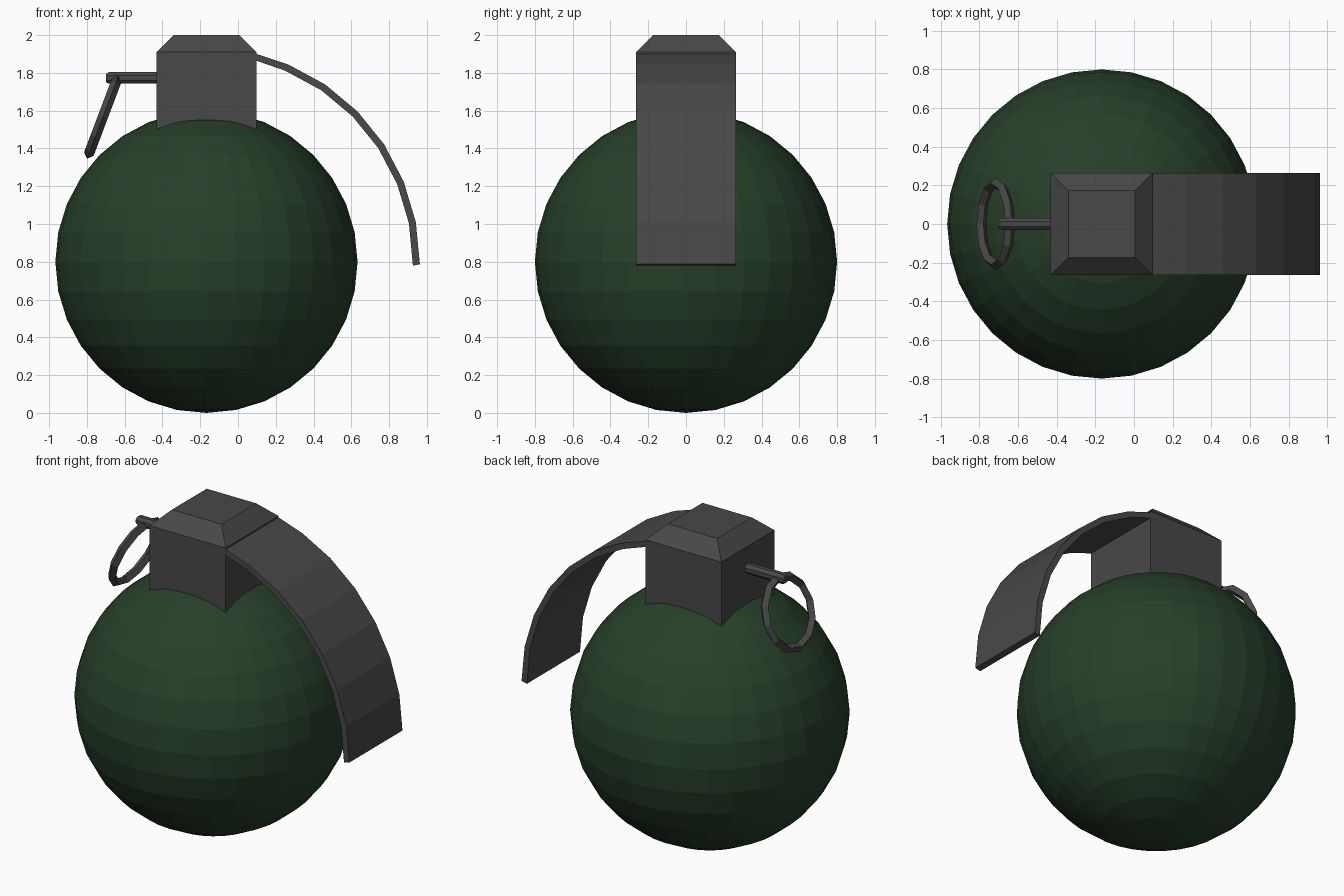
import bpy, bmesh, math

if "Cube" in bpy.data.objects:
    bpy.data.objects.remove(bpy.data.objects["Cube"])


def material(name, rgb):
    m = bpy.data.materials.new(name)
    m.diffuse_color = (*rgb, 1)
    m.use_nodes = True
    m.node_tree.nodes["Principled BSDF"].inputs["Base Color"].default_value = m.diffuse_color
    return m


green = material("dark green", (0.02, 0.05, 0.022))
grey = material("dark grey", (0.065, 0.065, 0.065))
CX = -0.167  # body axis


def make(name, bm, mat):
    bmesh.ops.recalc_face_normals(bm, faces=bm.faces)
    me = bpy.data.meshes.new(name)
    bm.to_mesh(me)
    bm.free()
    me.materials.append(mat)
    ob = bpy.data.objects.new(name, me)
    bpy.context.collection.objects.link(ob)
    return ob


def loft(name, rings, mat):
    """Skin a series of equal-length vertex loops and cap both ends."""
    bm = bmesh.new()
    loops = [[bm.verts.new(p) for p in r] for r in rings]
    n = len(loops[0])
    for a, b in zip(loops, loops[1:]):
        for i in range(n):
            j = (i + 1) % n
            bm.faces.new((a[i], a[j], b[j], b[i]))
    bm.faces.new(loops[0])
    bm.faces.new(loops[-1])
    return make(name, bm, mat)


# Round body
bm = bmesh.new()
bmesh.ops.create_uvsphere(bm, u_segments=32, v_segments=16, radius=0.8)
body = make("body", bm, green)
body.location = (CX, 0, 0.8)


# Square cap with chamfered top
def square(h, z):
    return [(CX + sx * h, sy * h, z) for sx, sy in ((-1, -1), (1, -1), (1, 1), (-1, 1))]


loft("cap_block", [square(0.265, 1.42), square(0.265, 1.91), square(0.173, 2.0)], grey)

# Curved safety lever
W, T = 0.265, 0.037
angles = [13.5] + [11.25 * k for k in range(2, 9)]
rings = []
for deg in angles:
    s, c = math.sin(math.radians(deg)), math.cos(math.radians(deg))
    xo, zo = CX + 1.13 * s, 0.787 + 1.145 * c
    xi, zi = CX + (1.13 - T) * s, 0.787 + (1.145 - T) * c
    if deg == 13.5:
        xo = xi = CX + W
    if deg == 90:
        zi -= 0.008
    rings.append([(xo, -W, zo), (xo, W, zo), (xi, W, zi), (xi, -W, zi)])
loft("lever", rings, grey)


# Pin rod with a chamfered tip
def octagon(x, r):
    return [(x, r * math.cos(math.radians(22.5 + 45 * k)),
             1.773 + r * math.sin(math.radians(22.5 + 45 * k))) for k in range(8)]


loft("pin", [octagon(-0.42, 0.033), octagon(-0.685, 0.033), octagon(-0.7, 0.023)], grey)

# Pull ring hanging from the pin
N = 12
bm = bmesh.new()
loops = []
for i in range(N):
    a = 2 * math.pi * i / N
    loops.append([bm.verts.new(((0.211 + r) * math.cos(a), (0.211 + r) * math.sin(a), h))
                  for r, h in ((0.027, 0), (0, 0.027), (-0.027, 0), (0, -0.027))])
for i in range(N):
    for k in range(4):
        p, q, l = loops[i], loops[(i + 1) % N], (k + 1) % 4
        bm.faces.new((p[k], q[k], q[l], p[l]))
ring = make("pull_ring", bm, grey)
ring.location = (-0.715, 0, 1.568)
ring.rotation_euler = (0, math.radians(110.7), 0)
